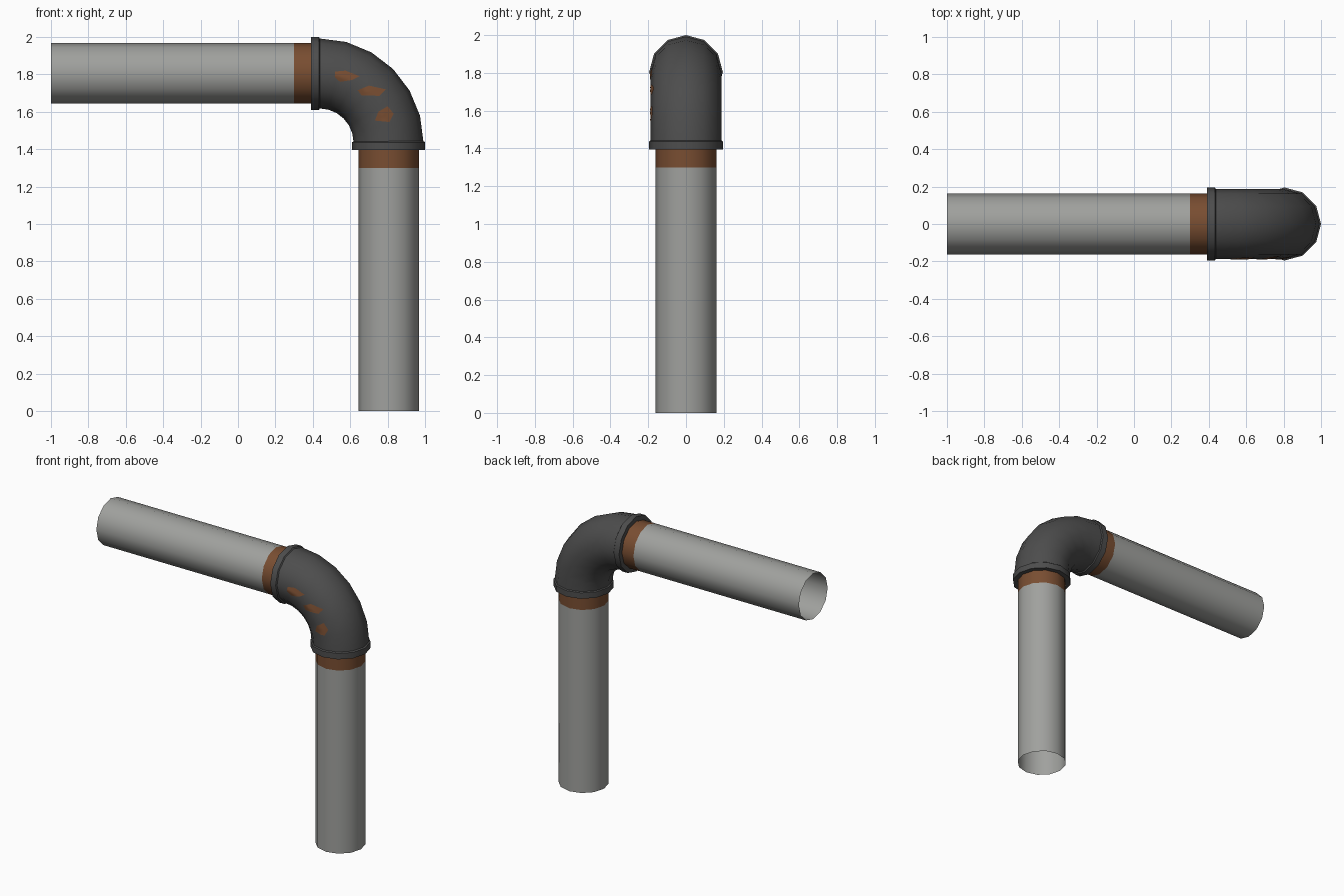
import bpy, bmesh, math
from mathutils import Vector

if "Cube" in bpy.data.objects:
    bpy.data.objects.remove(bpy.data.objects["Cube"])

SIDES = 12
AXIS = 0.805 # x of the vertical run
LEVEL = 1.805 # z of the horizontal run
BEND = Vector((0.435, 0, 1.435)) # centre of the elbow arc
RAD = AXIS - BEND.x # radius of the elbow centre line
PIPE_R, ELBOW_R, COLLAR_R = 0.162, 0.187, 0.195


def material(name, col):
    m = bpy.data.materials.new(name)
    m.diffuse_color = (*col, 1)
    m.use_nodes = True
    m.node_tree.nodes["Principled BSDF"].inputs["Base Color"].default_value = m.diffuse_color
    return m


GREY = material("pipe grey", (0.35, 0.355, 0.34))
DARK = material("dark iron", (0.074, 0.074, 0.074))
RUST = material("rust brown", (0.19, 0.075, 0.031))


def finish(name, bm, mats, angle=40):
    me = bpy.data.meshes.new(name)
    bm.to_mesh(me)
    bm.free()
    for m in mats:
        me.materials.append(m)
    ob = bpy.data.objects.new(name, me)
    bpy.context.collection.objects.link(ob)
    bpy.ops.object.select_all(action='DESELECT')
    ob.select_set(True)
    bpy.context.view_layer.objects.active = ob
    bpy.ops.object.shade_smooth_by_angle(angle=math.radians(angle))


def tube(name, rings, mats, slots=None):
    """Open tube through rings of (centre, bend angle, radius)."""
    bm = bmesh.new()
    loops = []
    for c, th, r in rings:
        n = Vector((math.cos(th), 0, math.sin(th)))
        loops.append([bm.verts.new(Vector(c) + r * (math.cos(a) * n + math.sin(a) * Vector((0, 1, 0))))
                      for a in (2 * math.pi * k / SIDES for k in range(SIDES))])
    for i in range(len(loops) - 1):
        for j in range(SIDES):
            k = (j + 1) % SIDES
            f = bm.faces.new((loops[i][j], loops[i][k], loops[i + 1][k], loops[i + 1][j]))
            f.material_index = slots[i] if slots else 0
    finish(name, bm, mats)


Q = math.pi / 2

# straight pipes with a rusty band next to each collar
tube("vertical_pipe", [((AXIS, 0, z), 0, PIPE_R) for z in (0, 1.3, 1.41)], [GREY, RUST], [0, 1])
tube("horizontal_pipe", [((x, 0, LEVEL), Q, PIPE_R) for x in (0.4, 0.3, -1)], [GREY, RUST], [1, 0])

# elbow bend
STEPS = 6
tube("elbow", [(BEND + RAD * Vector((math.cos(t), 0, math.sin(t))), t, ELBOW_R)
               for t in (Q * i / STEPS for i in range(STEPS + 1))], [DARK])

# collars at both elbow mouths: (distance along the pipe, radius)
collar = [(0, PIPE_R - 0.004), (0, COLLAR_R), (0.042, COLLAR_R), (0.049, ELBOW_R - 0.002)]
tube("lower_collar", [((AXIS, 0, 1.395 + d), 0, r) for d, r in collar], [DARK])
tube("upper_collar", [((0.39 + d, 0, LEVEL), Q, r) for d, r in reversed(collar)], [DARK])

# rust patches hugging the front of the elbow (x, z outlines)
patches = [
    [(0.52, 1.815), (0.575, 1.82), (0.65, 1.79), (0.61, 1.77), (0.545, 1.76), (0.517, 1.785)],
    [(0.64, 1.715), (0.70, 1.74), (0.79, 1.72), (0.757, 1.685), (0.66, 1.688)],
    [(0.80, 1.63), (0.832, 1.59), (0.81, 1.545), (0.732, 1.553), (0.75, 1.60)],
]
for i, pts in enumerate(patches):
    bm = bmesh.new()
    f = bm.faces.new([bm.verts.new((x, 0, z)) for x, z in pts])
    bmesh.ops.poke(bm, faces=[f])
    bmesh.ops.subdivide_edges(bm, edges=bm.edges[:], cuts=2, use_grid_fill=True)
    for v in bm.verts:
        off = abs(math.hypot(v.co.x - BEND.x, v.co.z - BEND.z) - RAD)
        v.co.y = -(ELBOW_R - 0.268 * off) - 0.004
    for f in bm.faces:
        f.normal_update()
        if f.normal.y > 0:
            f.normal_flip()
    finish("rust_patch_%d" % (i + 1), bm, [RUST])
